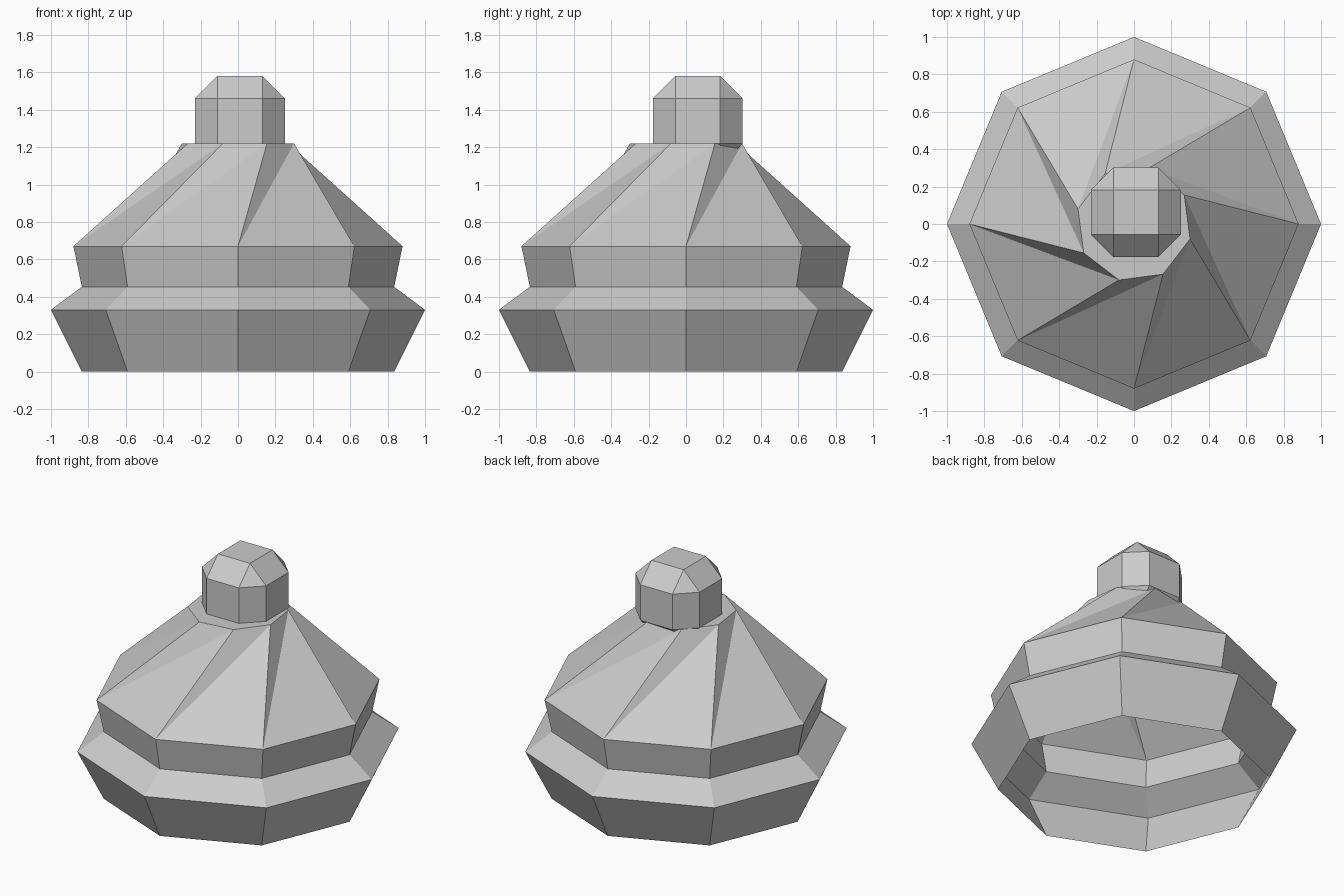
import bpy, bmesh
from math import cos, sin, radians
from itertools import product

SIDES = 8

if "Cube" in bpy.data.objects:
    bpy.data.objects.remove(bpy.data.objects["Cube"], do_unlink=True)

grey = bpy.data.materials.new("plain grey")
grey.use_nodes = True
colour = (0.6, 0.6, 0.6, 1)
grey.diffuse_color = colour
grey.node_tree.nodes["Principled BSDF"].inputs["Base Color"].default_value = colour


def finish(bm, name):
    mesh = bpy.data.meshes.new(name)
    bm.to_mesh(mesh)
    bm.free()
    mesh.materials.append(grey)
    obj = bpy.data.objects.new(name, mesh)
    bpy.context.collection.objects.link(obj)
    return obj


def ring(bm, radius, z, turn=0):
    angles = [radians(turn + 360 * i / SIDES) for i in range(SIDES)]
    return [bm.verts.new((radius * cos(a), radius * sin(a), z)) for a in angles]


# Hollow stepped body, open underneath
bm = bmesh.new()
profile = [(0.835, 0), (1.0, 0.33), (0.835, 0.453), (0.88, 0.67)]
rings = [ring(bm, r, z) for r, z in profile]
for low, high in zip(rings, rings[1:]):
    for i in range(SIDES):
        j = (i + 1) % SIDES
        bm.faces.new((low[i], low[j], high[j], high[i]))

# Twisted roof: each corner fans out to two corners of the turned top
eaves, crown = rings[-1], ring(bm, 0.31, 1.22, 30)
for i in range(SIDES):
    j = (i + 1) % SIDES
    bm.faces.new((eaves[i], eaves[j], crown[j]))
    bm.faces.new((eaves[i], crown[j], crown[i]))
bm.faces.new(crown)
finish(bm, "twisted_roof_body")

# Faceted knob: hull of a cube with every edge and corner cut, set off centre
bm = bmesh.new()
inner, outer = 0.12, 0.24
for axis in range(3):
    for signs in product((-1, 1), repeat=3):
        bm.verts.new([s * (outer if k == axis else inner) for k, s in enumerate(signs)])
bmesh.ops.convex_hull(bm, input=bm.verts)
bmesh.ops.dissolve_limit(bm, angle_limit=radians(2), verts=bm.verts, edges=bm.edges)
bmesh.ops.recalc_face_normals(bm, faces=bm.faces)
knob = finish(bm, "knob")
knob.location = (0.01, 0.063, 1.34)
